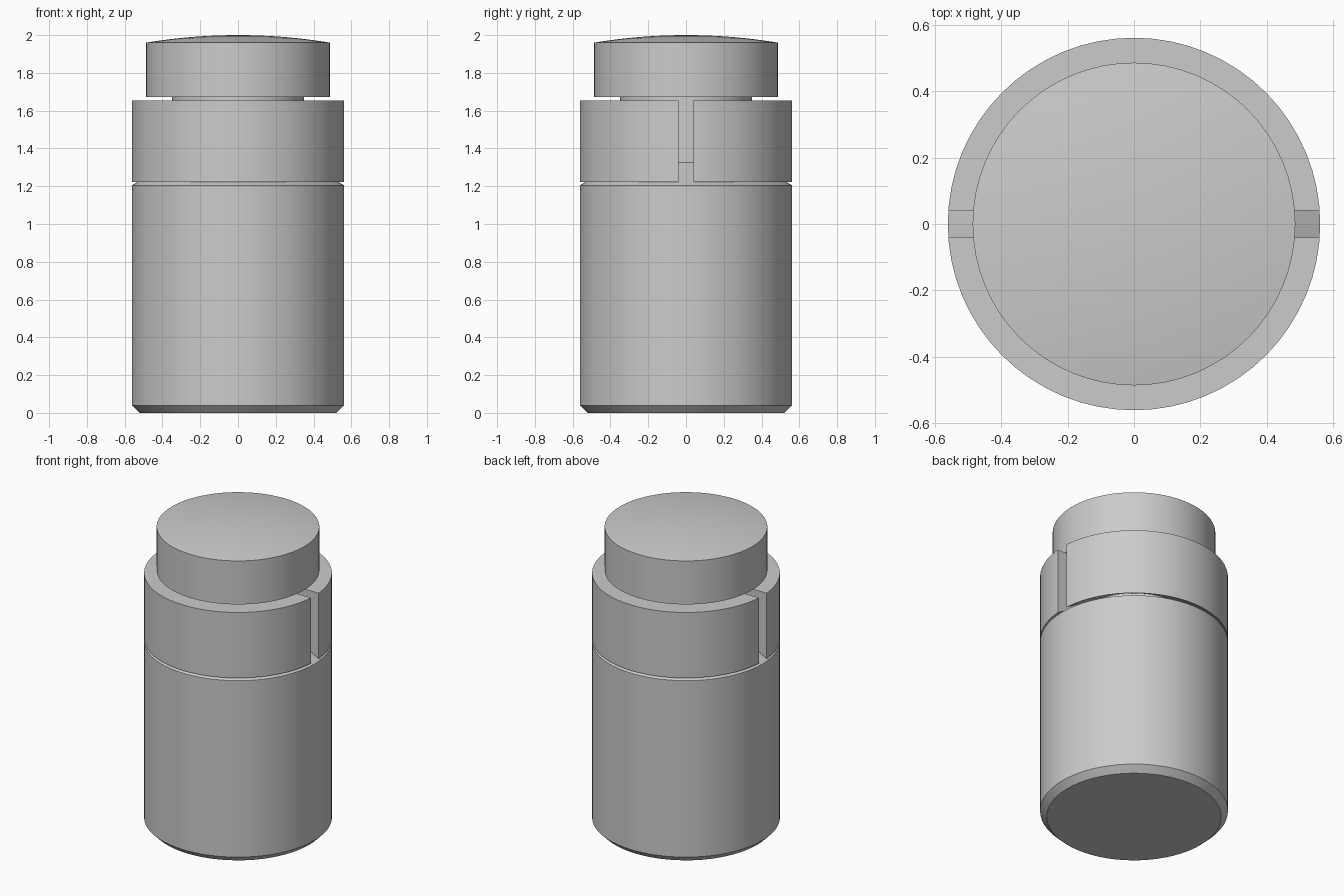
import bpy, bmesh
from math import cos, sin, tau, sqrt

default = bpy.data.objects.get("Cube")
if default:
    bpy.data.objects.remove(default, do_unlink=True)

SEGMENTS = 64
R = 0.562          # body and collar radius
NECK = 0.35        # neck radius
CAP = 0.487        # cap radius
SLOT = 0.04        # half width of the collar slots

grey = bpy.data.materials.new("plain grey")
grey.use_nodes = True
colour = (0.6, 0.6, 0.6, 1)
grey.diffuse_color = colour
grey.node_tree.nodes["Principled BSDF"].inputs["Base Color"].default_value = colour


def lathe(profile, closed=False):
    """Revolve (radius, height) points about z; points on the axis become poles."""
    bm = bmesh.new()
    rings = []
    for r, z in profile:
        count = SEGMENTS if r > 0 else 1
        angles = [tau * i / SEGMENTS for i in range(count)]
        rings.append([bm.verts.new((r * cos(a), r * sin(a), z)) for a in angles])
    pairs = list(zip(rings, rings[1:]))
    if closed:
        pairs.append((rings[-1], rings[0]))
    for low, high in pairs:
        for i in range(SEGMENTS):
            j = (i + 1) % SEGMENTS
            corners = [low[i % len(low)], low[j % len(low)],
                       high[j % len(high)], high[i % len(high)]]
            bm.faces.new(list(dict.fromkeys(corners)))
    return bm


def finish(name, bm):
    bmesh.ops.recalc_face_normals(bm, faces=bm.faces)
    mesh = bpy.data.meshes.new(name)
    bm.to_mesh(mesh)
    bm.free()
    mesh.materials.append(grey)
    obj = bpy.data.objects.new(name, mesh)
    bpy.context.collection.objects.link(obj)
    bpy.ops.object.select_all(action='DESELECT')
    obj.select_set(True)
    bpy.context.view_layer.objects.active = obj
    bpy.ops.object.shade_smooth_by_angle(angle=0.35)
    return obj


# Body with a chamfered foot, a conical shoulder and a neck
finish("body", lathe([(0, 0), (R - 0.04, 0), (R, 0.04), (R, 1.205),
                      (NECK, 1.325), (NECK, 1.69), (0, 1.69)]))

# Cap with a shallow domed top
sphere = 3.0
dome = [(CAP * k / 8, 2 - sphere + sqrt(sphere ** 2 - (CAP * k / 8) ** 2))
        for k in range(8, -1, -1)]
finish("cap", lathe([(0, 1.673), (CAP, 1.673)] + dome))

# Collar cut into two halves, leaving a slot on each side
collar = lathe([(NECK, 1.342), (R, 1.222), (R, 1.655), (NECK, 1.655)], closed=True)
bmesh.ops.bisect_plane(collar, geom=collar.verts[:] + collar.edges[:] + collar.faces[:],
                       plane_co=(0, SLOT, 0), plane_no=(0, 1, 0), clear_inner=True)
bmesh.ops.holes_fill(collar, edges=[e for e in collar.edges if e.is_boundary])
half = finish("collar", collar)
mirror = half.modifiers.new("other half", 'MIRROR')
mirror.use_axis = (False, True, False)
half.modifiers.move(len(half.modifiers) - 1, 0)
